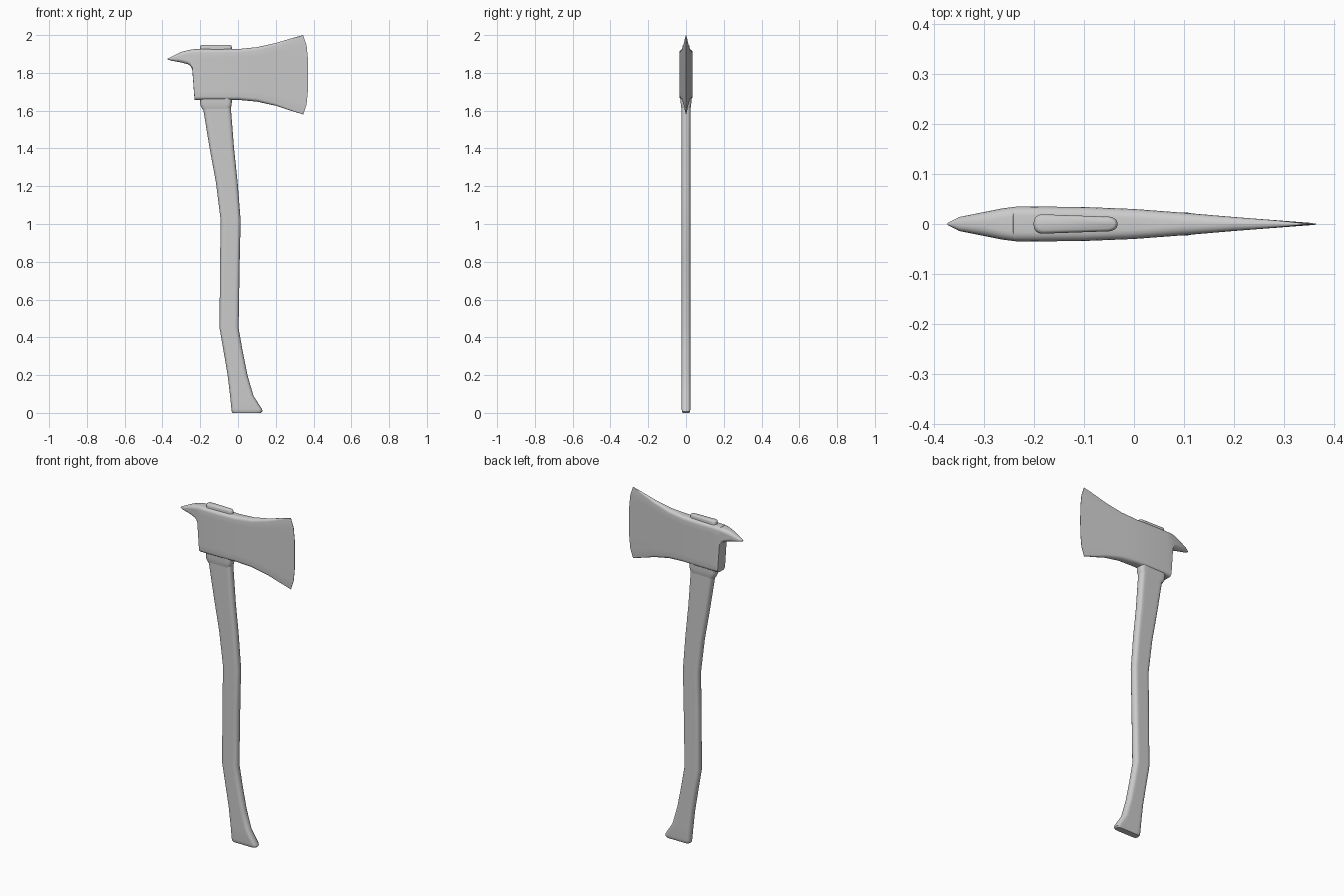
import bpy
import bmesh
import math

cube = bpy.data.objects.get("Cube")
if cube:
    bpy.data.objects.remove(cube, do_unlink=True)

grey = bpy.data.materials.new("plain grey")
grey.use_nodes = True
grey.diffuse_color = (0.6, 0.6, 0.6, 1)
grey.node_tree.nodes["Principled BSDF"].inputs["Base Color"].default_value = (0.6, 0.6, 0.6, 1)


def rounded_ring(low, high, half, radius, steps=4):
    """Rounded rectangle from low to high, with half thickness, as (u, v) points."""
    mid, half_len = (low + high) / 2, (high - low) / 2
    r = min(radius, half * 0.95, half_len * 0.95)
    ring = []
    for quarter, (su, sv) in enumerate([(1, 1), (-1, 1), (-1, -1), (1, -1)]):
        for i in range(steps + 1):
            a = math.pi / 2 * (quarter + i / steps)
            ring.append((mid + su * (half_len - r) + r * math.cos(a),
                         sv * (half - r) + r * math.sin(a)))
        # Extra points along the long sides
        if quarter in (0, 2):
            for k in (0.75, 0.4, 0, -0.4, -0.75):
                ring.append((mid + su * k * (half_len - r), sv * half))
    return ring


def loft(name, rings, angle=40):
    """Skin a row of equal rings, close both ends and shade smooth."""
    bm = bmesh.new()
    rows = [[bm.verts.new(p) for p in ring] for ring in rings]
    n = len(rows[0])
    for a, b in zip(rows, rows[1:]):
        for i in range(n):
            j = (i + 1) % n
            bm.faces.new((a[i], a[j], b[j], b[i]))
    bm.faces.new(rows[0][::-1])
    bm.faces.new(rows[-1])
    bmesh.ops.recalc_face_normals(bm, faces=bm.faces)
    mesh = bpy.data.meshes.new(name)
    bm.to_mesh(mesh)
    bm.free()
    mesh.materials.append(grey)
    obj = bpy.data.objects.new(name, mesh)
    bpy.context.collection.objects.link(obj)
    bpy.ops.object.select_all(action="DESELECT")
    obj.select_set(True)
    bpy.context.view_layer.objects.active = obj
    bpy.ops.object.shade_smooth_by_angle(angle=math.radians(angle))
    return obj


def upright(sections, radius, taper=0):
    """Horizontal rings from (z, x low, x high, half thickness)."""
    rings = []
    for z, low, high, half in sections:
        rings.append([(x, y * (1 - taper * (x - low) / (high - low)), z)
                      for x, y in rounded_ring(low, high, half, radius)])
    return rings


# Curved handle with a flared foot
loft("handle", upright([
    (0, -0.028, 0.122, 0.018), (0.008, -0.034, 0.13, 0.022), (0.02, -0.035, 0.127, 0.023),
    (0.09, -0.042, 0.082, 0.023), (0.2, -0.055, 0.05, 0.023),
    (0.33, -0.077, 0.024, 0.023), (0.45, -0.098, 0.003, 0.023),
    (0.8, -0.095, 0.009, 0.023), (1.02, -0.092, 0.014, 0.023),
    (1.22, -0.117, -0.002, 0.023), (1.4, -0.15, -0.021, 0.023),
    (1.63, -0.188, -0.039, 0.024)], 0.02))

# Collar under the head
loft("collar", upright([
    (1.605, -0.188, -0.042, 0.023), (1.625, -0.198, -0.035, 0.027),
    (1.64, -0.2, -0.033, 0.028), (1.67, -0.2, -0.033, 0.028)], 0.02))

# Handle end showing above the head
loft("handle_plug", upright([
    (1.9, -0.201, -0.033, 0.02), (1.938, -0.201, -0.033, 0.02),
    (1.944, -0.199, -0.035, 0.018), (1.947, -0.194, -0.04, 0.013)], 0.017, taper=0.3))

# Axe head: x at bottom, x at top, z bottom, z top, half thickness, edge bulge
head_sections = [
    (-0.373, -0.373, 1.871, 1.875, 0.002, 0), (-0.35, -0.35, 1.864, 1.887, 0.014, 0),
    (-0.3, -0.3, 1.855, 1.911, 0.024, 0), (-0.265, -0.265, 1.846, 1.92, 0.031, 0),
    (-0.25, -0.25, 1.835, 1.923, 0.033, 0), (-0.242, -0.242, 1.815, 1.924, 0.034, 0),
    (-0.23, -0.241, 1.657, 1.925, 0.0345, 0), (-0.2, -0.2, 1.657, 1.926, 0.035, 0),
    (-0.1, -0.1, 1.657, 1.925, 0.034, 0), (0, 0, 1.657, 1.926, 0.03, 0),
    (0.1, 0.1, 1.648, 1.936, 0.0225, 0), (0.2, 0.2, 1.626, 1.958, 0.014, 0),
    (0.28, 0.28, 1.6, 1.982, 0.0075, 0.005), (0.345, 0.345, 1.58, 2.0, 0.001, 0.026)]
head_rings = []
for x_low, x_high, low, high, half, bulge in head_sections:
    ring = []
    for z, y in rounded_ring(low, high, half, 0.018):
        t = (z - low) / (high - low)
        x = x_low + (x_high - x_low) * t + bulge * (1 - abs(2 * t - 1) ** 4)
        ring.append((x, y, z))
    head_rings.append(ring)
loft("axe_head", head_rings, 35)
